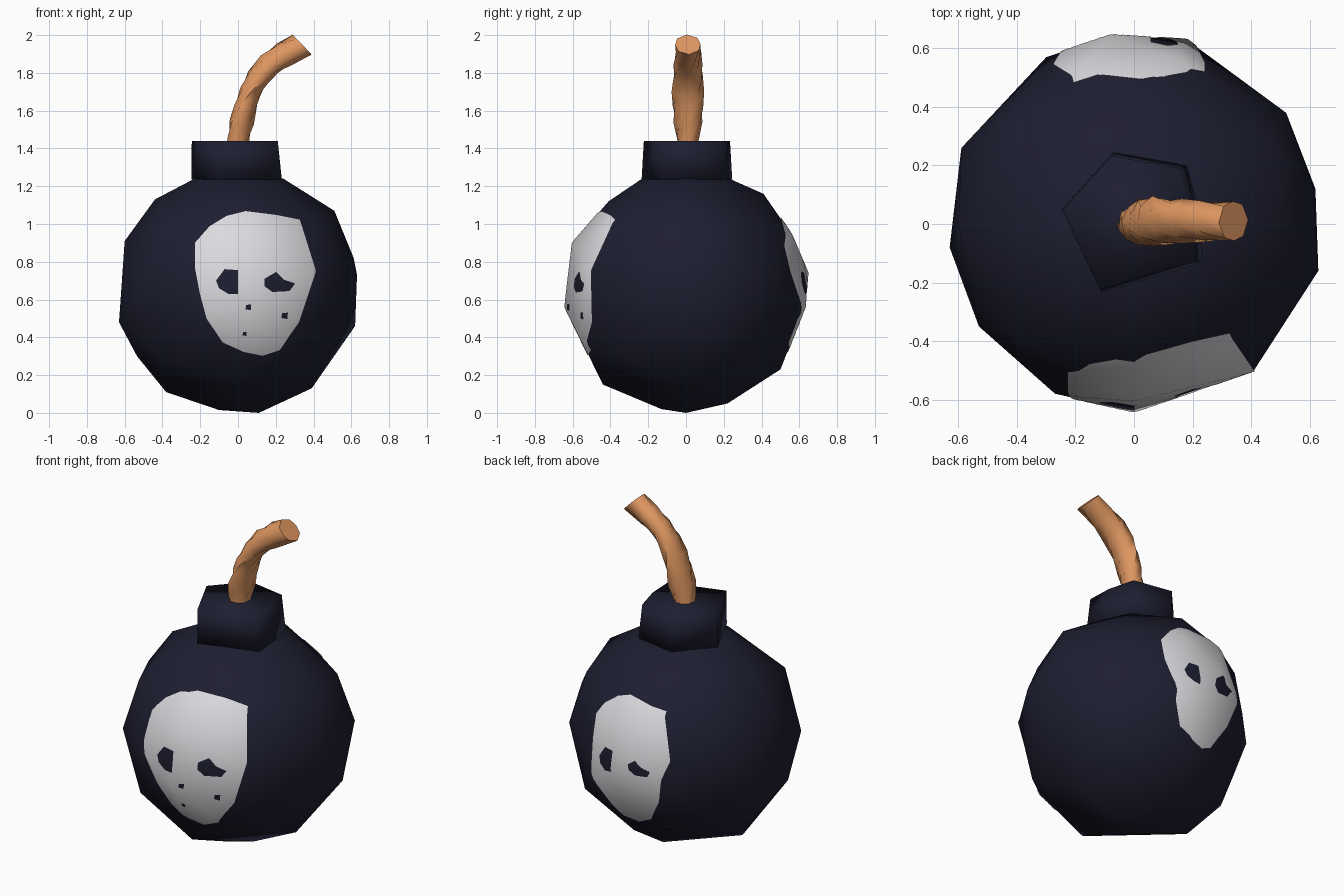
import bpy, bmesh, math
from mathutils import Vector
from mathutils.bvhtree import BVHTree
from mathutils.geometry import delaunay_2d_cdt

if "Cube" in bpy.data.objects:
    bpy.data.objects.remove(bpy.data.objects["Cube"])


def material(name, rgb):
    m = bpy.data.materials.new(name)
    m.diffuse_color = (*rgb, 1)
    m.use_nodes = True
    m.node_tree.nodes["Principled BSDF"].inputs["Base Color"].default_value = m.diffuse_color
    return m


navy = material("dark navy", (0.0125, 0.013, 0.030))
white = material("bone white", (0.71, 0.70, 0.73))
orange = material("rope orange", (0.74, 0.31, 0.12))


def add_object(name, bm, mat, angle):
    me = bpy.data.meshes.new(name)
    bm.to_mesh(me)
    ob = bpy.data.objects.new(name, me)
    bpy.context.collection.objects.link(ob)
    me.materials.append(mat)
    bpy.ops.object.select_all(action='DESELECT')
    ob.select_set(True)
    bpy.context.view_layer.objects.active = ob
    bpy.ops.object.shade_smooth_by_angle(angle=math.radians(angle))
    return ob


# body: coarse faceted ball, hull of its three outlines plus evenly spaced fill points
centre = Vector((0, 0, .65))
waist = [(.63, -.16, .73), (.62, .12, .46), (.52, .38, .7), (.18, .63, .56), (-.08, .645, .74),
         (-.3, .57, .6), (-.59, .26, .65), (-.63, -.08, .48), (-.53, -.35, .65),
         (-.27, -.58, .7), (0, -.64, .56), (.41, -.5, .75)]
front_ring = [(-.6, .91), (-.44, 1.13), (-.23, 1.24), (.24, 1.24), (.51, 1.07),
              (.39, .13), (.11, .0), (-.1, .015), (-.38, .11)]
side_ring = [(-.6, .9), (-.41, 1.12), (-.24, 1.235), (.24, 1.235), (.41, 1.16),
             (.5, .23), (.22, .05), (-.13, .02), (-.44, .15)]
pts = waist + [(x, 0, z) for x, z in front_ring] + [(0, y, z) for y, z in side_ring]
pts += [(a * .17, b * .17, 1.235) for a in (-1, 1) for b in (-1, 1)] + [(.15, .56, .94)]
pts = [Vector(p) for p in pts]
cloud = []
for i in range(600):
    h = 1 - (2 * i + 1) / 600
    r, a = math.sqrt(1 - h * h), i * 2.399963
    p = centre + .648 * Vector((r * math.cos(a), r * math.sin(a), h))
    if p.z < 1.2:
        cloud.append(p)
while True:
    gap, far = max(((min((p - q).length for q in pts), i) for i, p in enumerate(cloud)))
    if gap < .26:
        break
    pts.append(cloud[far])
bm = bmesh.new()
for p in pts:
    bm.verts.new(p)
bmesh.ops.convex_hull(bm, input=bm.verts[:])
bmesh.ops.delete(bm, geom=[v for v in bm.verts if not v.link_faces], context='VERTS')
bmesh.ops.recalc_face_normals(bm, faces=bm.faces[:])
tree = BVHTree.FromBMesh(bm)
add_object("body", bm, navy, 80)
bm.free()


# painted skull patches: flat outline with eye holes, wrapped on the body
def inside(p, poly):
    hit = False
    for (x1, y1), (x2, y2) in zip(poly, poly[1:] + poly[:1]):
        if (y1 > p[1]) != (y2 > p[1]) and p[0] < (x2 - x1) * (p[1] - y1) / (y2 - y1) + x1:
            hit = not hit
    return hit


def dot(x, z, r):
    return [(x - r, z - r * .7), (x + r * .8, z - r), (x + r, z + r), (x - r * .8, z + r * .8)]


outline = [(-.225, .9), (-.15, .985), (-.06, 1.04), (.04, 1.065), (.2, 1.045), (.325, 1.02),
           (.41, .75), (.36, .6), (.32, .48), (.27, .41), (.22, .335), (.13, .305), (.03, .325),
           (-.08, .375), (-.165, .5), (-.2, .63), (-.225, .76)]
eyes = [[(-.115, .7), (-.07, .76), (0, .755), (0, .63), (-.05, .63), (-.1, .66)],
        [(.14, .67), (.14, .71), (.2, .745), (.24, .705), (.3, .685), (.27, .645), (.18, .64)]]
specks = [dot(.055, .56, .015), dot(.245, .515, .017), dot(.035, .42, .011)]


def skull(name, holes, place, side):
    co, edges = [], []
    for loop in [outline] + holes:
        fine = []
        for a, b in zip(loop, loop[1:] + loop[:1]):
            a, b = Vector(a), Vector(b)
            k = max(1, round((b - a).length / .02))
            fine += [a.lerp(b, i / k) for i in range(k)]
        n = len(co)
        co += fine
        edges += [(n + i, n + (i + 1) % len(fine)) for i in range(len(fine))]
    for i in range(40):
        for j in range(48):
            p = (-.24 + i * .017, .3 + j * .017)
            if inside(p, outline) and not any(inside(p, h) for h in holes):
                co.append(Vector(p))
    res = delaunay_2d_cdt(co, edges, [], 0, 1e-5)
    bm = bmesh.new()
    vs = []
    for p in res[0]:
        x, z = place(p.x, p.y)
        hit = tree.ray_cast(Vector((x, side * 2, z)), Vector((0, -side, 0)))[0]
        vs.append(bm.verts.new(hit + (hit - centre).normalized() * .005))
    for f in res[2]:
        c = sum((res[0][i] for i in f), Vector((0, 0))) / len(f)
        if inside(c, outline) and not any(inside(c, h) for h in holes):
            bm.faces.new([vs[i] for i in f])
    bmesh.ops.delete(bm, geom=[v for v in bm.verts if not v.link_faces], context='VERTS')
    me = add_object(name, bm, white, 80).data
    # round shading that ignores the facets
    me.normals_split_custom_set_from_vertices([(v.co - centre).normalized() for v in me.vertices])
    bm.free()


skull("front_skull_patch", eyes + specks, lambda x, z: (x, z), -1)
skull("back_skull_patch", eyes, lambda x, z: (-(x - .09) * .81 - .015, .3 + (z - .3) * .97), 1)


# stacked rings joined into a closed solid
def loft(name, rings, mat, angle):
    bm = bmesh.new()
    rows = [[bm.verts.new(p) for p in r] for r in rings]
    n = len(rows[0])
    for a, b in zip(rows, rows[1:]):
        for i in range(n):
            j = (i + 1) % n
            bm.faces.new((a[i], a[j], b[j], b[i]))
    bm.faces.new(rows[0][::-1])
    bm.faces.new(rows[-1])
    bmesh.ops.recalc_face_normals(bm, faces=bm.faces[:])
    add_object(name, bm, mat, angle)
    bm.free()


# collar: uneven six-sided cap
cap = [(.232, -.13), (-.11, -.235), (-.247, .05), (-.07, .245), (.18, .2), (.225, .03)]
loft("collar", [[(x * s - o, y * s, z) for x, y in cap]
                for s, o, z in ((1, 0, 1.235), (.95, .01, 1.44))], navy, 120)

# fuse: twisted lobed rope along a bending path
path = [(0, 1.40), (.004, 1.46), (.02, 1.54), (.04, 1.62), (.065, 1.70), (.105, 1.775),
        (.165, 1.845), (.24, 1.895), (.34, 1.95)]
rings = []
for k, (x, z) in enumerate(path):
    a, b = path[max(k - 1, 0)], path[min(k + 1, len(path) - 1)]
    t = Vector((b[0] - a[0], 0, b[1] - a[1])).normalized()
    if k == len(path) - 1:
        t = Vector((.72, 0, .69))
    across = Vector((t.z, 0, -t.x))
    ring = []
    for i in range(8):
        ang = i * math.tau / 8
        r = (.074 if k > 1 else .062) + .009 * math.cos(2 * ang)
        ang += k * .4
        ring.append(Vector((x, .01, z)) + across * r * .88 * math.cos(ang)
                    + Vector((0, r * 1.04 * math.sin(ang), 0)))
    rings.append(ring)
loft("fuse", rings, orange, 65)
